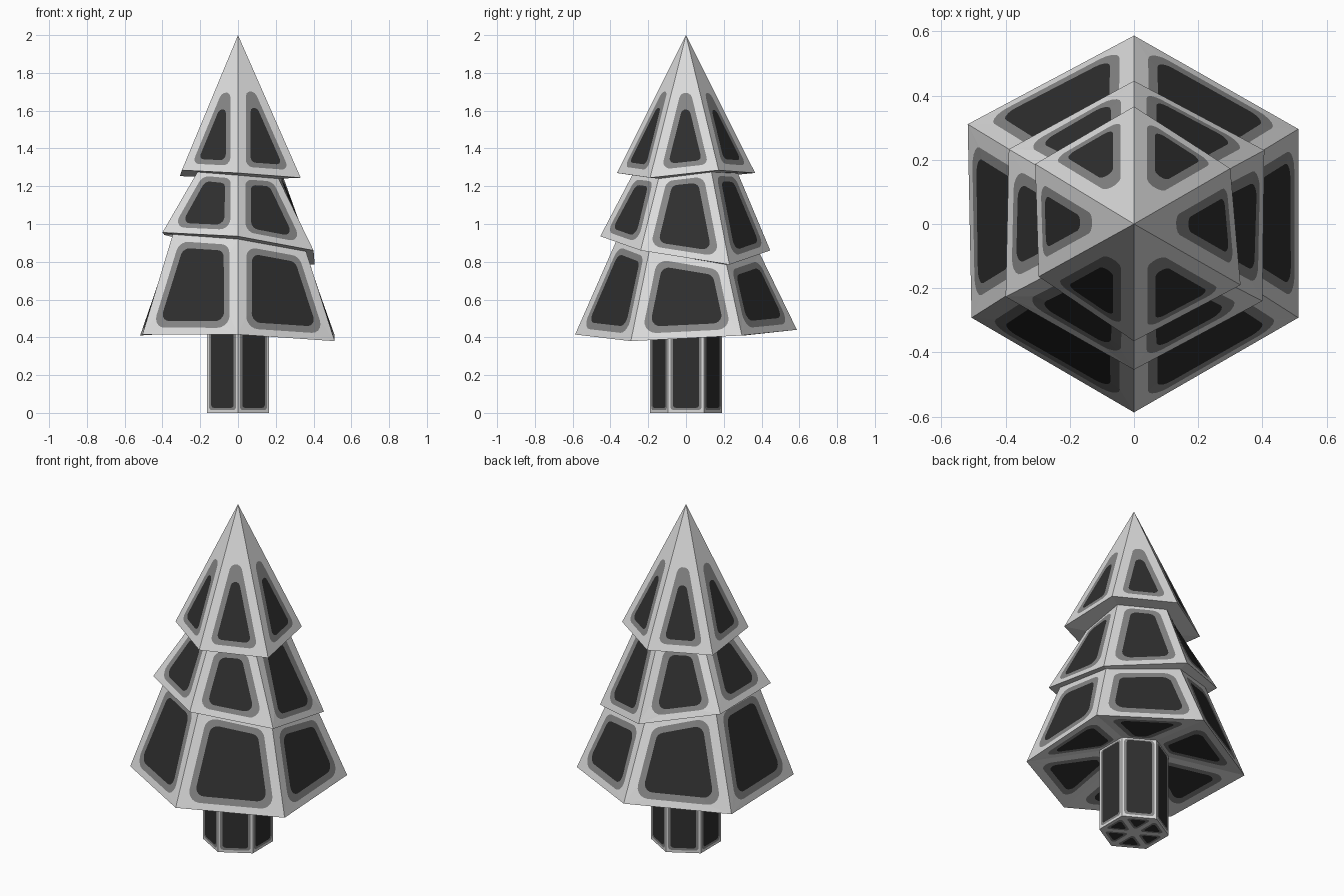
import bpy, bmesh, math
from mathutils import Vector as V

if "Cube" in bpy.data.objects:
    bpy.data.objects.remove(bpy.data.objects["Cube"])


def material(name, g):
    m = bpy.data.materials.new(name)
    m.diffuse_color = (g, g, g, 1)
    m.use_nodes = True
    m.node_tree.nodes["Principled BSDF"].inputs["Base Color"].default_value = m.diffuse_color
    return m


MATS = [material("light grey frame", 0.72), material("mid grey border", 0.24),
        material("charcoal panel", 0.028)]


def rounded_inset(pts, dist, radius, steps=5):
    """Inset a polygon (one distance per edge i -> i+1), return an arc of points per corner."""
    n = len(pts)
    c = []
    for i, p in enumerate(pts):
        e1, e2 = (pts[i - 1] - p).normalized(), (pts[(i + 1) % n] - p).normalized()
        s = math.sin(e1.angle(e2))
        c.append(p + e1 * (dist[i] / s) + e2 * (dist[i - 1] / s))
    arcs = []
    for i, p in enumerate(c):
        a, b = c[i - 1] - p, c[(i + 1) % n] - p
        half = a.angle(b) / 2
        t = min(radius / math.tan(half), 0.46 * a.length, 0.46 * b.length)
        r = t * math.tan(half)
        mid = (a.normalized() + b.normalized()).normalized()
        centre = p + mid * (r / math.sin(half))
        u = (p + a.normalized() * t - centre).normalized()
        w = (p + b.normalized() * t - centre).normalized()
        arcs.append([centre + u.slerp(w, k / steps).normalized() * r for k in range(steps + 1)])
    return arcs


def face(bm, pts, mat=0):
    f = bm.faces.new([bm.verts.new(p) for p in pts])
    f.material_index = mat


def panel(bm, pts, outer, inner, radius):
    """Face cut into a frame, a rounded border and a rounded dark centre."""
    A = rounded_inset(pts, outer, radius)
    B = rounded_inset(pts, inner, radius * 0.75)
    n = len(pts)
    for i in range(n):
        j = (i + 1) % n
        for k in range(len(A[i]) - 1):
            face(bm, [pts[i], A[i][k + 1], A[i][k]])
            face(bm, [A[i][k], A[i][k + 1], B[i][k + 1], B[i][k]], 1)
        face(bm, [pts[i], pts[j], A[j][0], A[i][-1]])
        face(bm, [A[i][-1], A[j][0], B[j][0], B[i][-1]], 1)
    face(bm, [p for arc in B for p in arc], 2)


def finish(bm, name):
    bmesh.ops.remove_doubles(bm, verts=bm.verts, dist=1e-5)
    me = bpy.data.meshes.new(name)
    bm.to_mesh(me)
    bm.free()
    for m in MATS:
        me.materials.append(m)
    bpy.context.collection.objects.link(bpy.data.objects.new(name, me))


def hexagon(r, z):
    return [V((r * math.cos(math.radians(60 * i - 90)),
               r * math.sin(math.radians(60 * i - 90)), z)) for i in range(6)]


def vecs(rows):
    return [V(r) for r in rows]


# uneven rings, counter-clockwise from the front corner
rim1 = vecs([(0, -.587, .415), (.512, -.292, .38), (.512, .296, .41),
             (0, .587, .44), (-.518, .311, .41), (-.506, -.292, .415)])
top1 = vecs([(0, -.365, .92), (.36, -.195, .855), (.378, .215, .785),
             (0, .39, .845), (-.335, .2, .94), (-.345, -.19, .945)])
rim2 = vecs([(0, -.454, .935), (.40, -.24, .86), (.406, .23, .785),
             (0, .446, .86), (-.39, .233, .942), (-.40, -.227, .955)])
top2 = vecs([(0, -.285, 1.258), (.215, -.145, 1.24), (.23, .135, 1.275),
             (0, .275, 1.268), (-.215, .13, 1.252), (-.215, -.13, 1.275)])
rim3 = vecs([(0, -.365, 1.27), (.332, -.19, 1.245), (.30, .173, 1.285),
             (0, .366, 1.27), (-.308, .187, 1.253), (-.297, -.164, 1.285)])
apex = V((0, 0, 2))
trunk_low, trunk_top = hexagon(.19, 0), hexagon(.19, .49)

# branch tiers: panelled outer faces plus an underside
tiers = [
    ("lower_branches", rim1, top1, trunk_top, (.038, .05, .035, .05), (.075, .083, .07, .083), .06),
    ("middle_branches", rim2, top2, top1, (.035, .045, .02, .045), (.062, .08, .05, .08), .05),
    ("top_branches", rim3, None, top2, (.04, .047, .047), (.068, .075, .075), .034),
]
for name, rim, top, inner, d1, d2, rad in tiers:
    bm = bmesh.new()
    for i in range(6):
        j = (i + 1) % 6
        upper = [top[j], top[i]] if top else [apex]
        panel(bm, [rim[i], rim[j]] + upper, d1, d2, rad)
        under = [rim[j], rim[i], inner[i], inner[j]]
        if name == "lower_branches":
            panel(bm, under, (.045, .045, .02, .045), (.075, .075, .04, .075), .04)
        else:
            face(bm, under)
    finish(bm, name)

# trunk: panelled sides and six-wedge base
bm = bmesh.new()
for i in range(6):
    j = (i + 1) % 6
    panel(bm, [trunk_low[i], trunk_low[j], trunk_top[j], trunk_top[i]],
          (.014, .012, .006, .012), (.027, .026, .012, .026), .02)
    panel(bm, [trunk_low[j], trunk_low[i], V((0, 0, 0))],
          (.018, .013, .013), (.03, .025, .025), .015)
finish(bm, "trunk")
